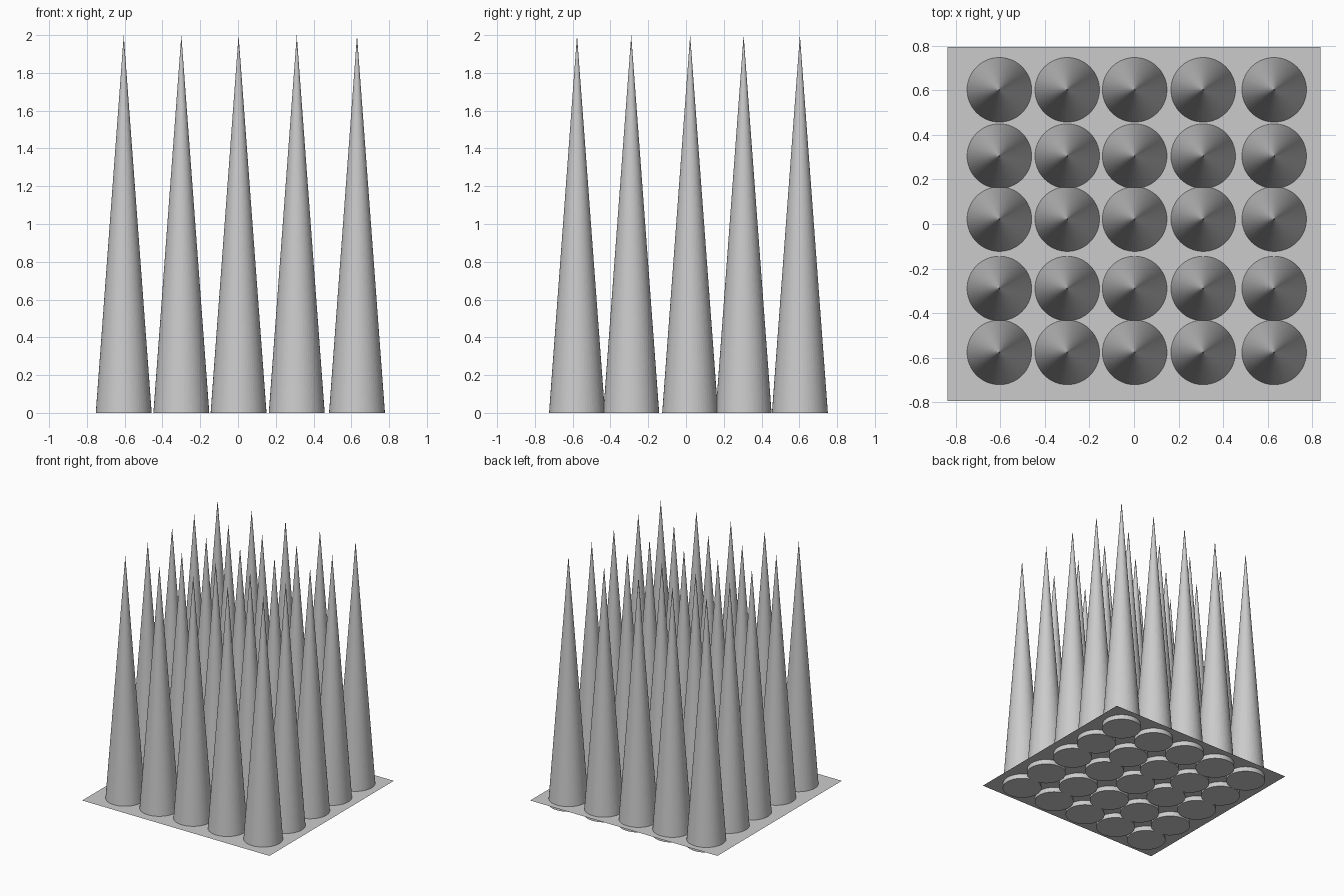
import bpy

if "Cube" in bpy.data.objects:
    bpy.data.objects.remove(bpy.data.objects["Cube"])

HEIGHT = 2.0
RADIUS = 0.148
PLATE_Z = 0.04
XS = (-0.605, -0.30, 0.003, 0.311, 0.63)
YS = (-0.577, -0.29, 0.022, 0.305, 0.603)

# Thin base sheet, pierced slightly above the cone bottoms
bpy.ops.mesh.primitive_plane_add(size=1, location=(0, 0, PLATE_Z))
plate = bpy.context.object
plate.name = "base_sheet"
plate.scale = (1.676, 1.59, 1)
bpy.ops.object.transform_apply(location=False, rotation=False, scale=True)

# One spike mesh shared by the whole 5 x 5 grid
bpy.ops.mesh.primitive_cone_add(vertices=64, radius1=RADIUS, radius2=0, depth=HEIGHT,
                                location=(XS[0], YS[0], HEIGHT / 2))
first = bpy.context.object
first.name = "spike_1_1"
for row, y in enumerate(YS, 1):
    for col, x in enumerate(XS, 1):
        if (row, col) == (1, 1):
            continue
        spike = bpy.data.objects.new(f"spike_{row}_{col}", first.data)
        spike.location = (x, y, HEIGHT / 2)
        bpy.context.collection.objects.link(spike)
